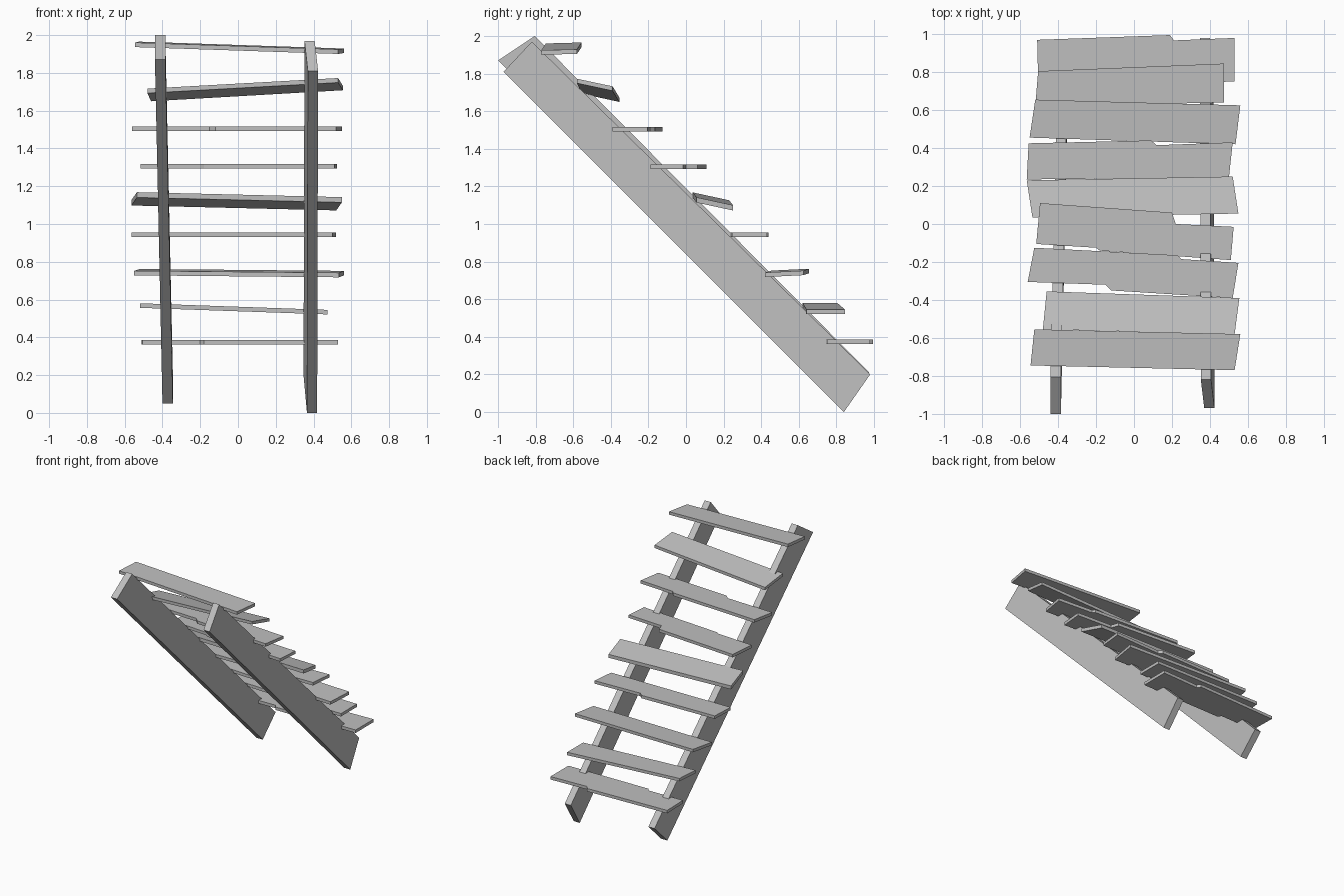
import bpy
import bmesh
from mathutils import Vector

cube = bpy.data.objects.get("Cube")
if cube:
    bpy.data.objects.remove(cube, do_unlink=True)

# One plain grey wood colour
wood = bpy.data.materials.new("plain_grey")
wood.use_nodes = True
grey = (0.52, 0.52, 0.52, 1)
wood.diffuse_color = grey
wood.node_tree.nodes["Principled BSDF"].inputs["Base Color"].default_value = grey


def extruded(name, outline, offset):
    """Make a flat-shaded solid by pushing one outline along an offset."""
    bm = bmesh.new()
    face = bm.faces.new([bm.verts.new(point) for point in outline])
    result = bmesh.ops.extrude_face_region(bm, geom=[face], use_keep_orig=True)
    moved = [item for item in result["geom"] if isinstance(item, bmesh.types.BMVert)]
    bmesh.ops.translate(bm, verts=moved, vec=Vector(offset))
    bmesh.ops.recalc_face_normals(bm, faces=bm.faces[:])
    mesh = bpy.data.meshes.new(name)
    bm.to_mesh(mesh)
    bm.free()
    mesh.materials.append(wood)
    obj = bpy.data.objects.new(name, mesh)
    bpy.context.collection.objects.link(obj)
    return obj


def tread(name, height, front, back, roll=0, pitch=0, thickness=0.024):
    """Plank from its front and back edges (left to right), tilted by two slopes."""
    plan = front + back[::-1]
    middle = sum(y for x, y in plan) / len(plan)
    outline = [(x, y, height + roll * x + pitch * (y - middle) - thickness / 2)
               for x, y in plan]
    return extruded(name, outline, (0, 0, thickness))


# Two sloping side beams, slightly crooked
extruded("left_stringer",
         [(0.37, -0.97, 1.81), (0.352, -0.82, 1.97),
          (0.347, 0.98, 0.2), (0.365, 0.84, 0)], (0.054, 0, 0))
extruded("right_stringer",
         [(-0.44, -1, 1.87), (-0.44, -0.805, 2),
          (-0.4, 0.975, 0.21), (-0.4, 0.81, 0.05)], (0.055, 0, 0))

# Worn planks, from the top of the flight to the bottom
tread("tread_top", 1.933,
      front=[(-0.545, -0.745), (0.53, -0.77)],
      back=[(-0.525, -0.555), (0.56, -0.58)],
      roll=-0.033, pitch=0.03)
tread("tread_second", 1.71,
      front=[(-0.48, -0.555), (0.53, -0.58)],
      back=[(-0.46, -0.355), (0.555, -0.39)],
      roll=0.05, pitch=-0.22)
tread("tread_third", 1.505,
      front=[(-0.56, -0.305), (-0.15, -0.32), (-0.12, -0.35), (0.52, -0.39)],
      back=[(-0.525, -0.125), (0.23, -0.165), (0.25, -0.185), (0.55, -0.205)])
tread("tread_fourth", 1.305,
      front=[(-0.515, -0.105), (-0.2, -0.125), (-0.18, -0.14), (0.51, -0.19)],
      back=[(-0.495, 0.11), (0.2, 0.06), (0.22, 0), (0.525, -0.015)])
tread("tread_fifth", 1.12,
      front=[(-0.535, 0.035), (0.55, 0.055)],
      back=[(-0.565, 0.23), (0.52, 0.25)],
      roll=-0.02, pitch=-0.22, thickness=0.028)
tread("tread_sixth", 0.943,
      front=[(-0.565, 0.235), (0.5, 0.245)],
      back=[(-0.555, 0.425), (0.09, 0.44), (0.12, 0.415), (0.52, 0.43)])
tread("tread_seventh", 0.74,
      front=[(-0.55, 0.455), (0.535, 0.42)],
      back=[(-0.52, 0.655), (0.56, 0.625)],
      roll=-0.008, pitch=0.05)
tread("tread_eighth", 0.55,
      front=[(-0.52, 0.62), (0.475, 0.64)],
      back=[(-0.505, 0.805), (0.475, 0.845)],
      roll=-0.035)
tread("tread_bottom", 0.373,
      front=[(-0.505, 0.76), (-0.2, 0.765), (-0.18, 0.74), (0.53, 0.75)],
      back=[(-0.51, 0.97), (0.19, 0.995), (0.21, 0.967), (0.53, 0.98)])
